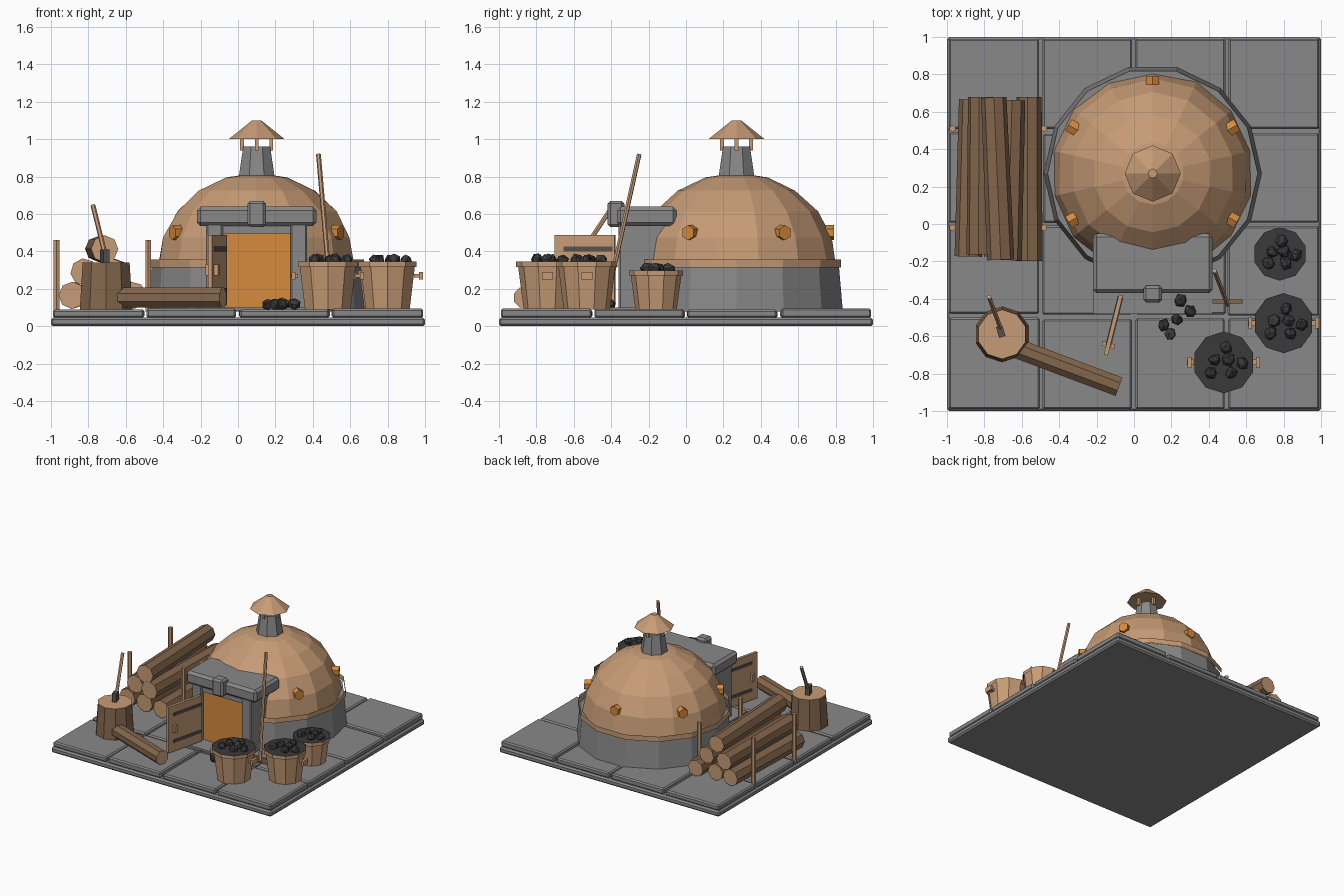
import bpy, bmesh, math, random
from mathutils import Vector, Matrix

random.seed(4)
cube = bpy.data.objects.get("Cube")
if cube:
    bpy.data.objects.remove(cube, do_unlink=True)


def material(name, r, g, b):
    m = bpy.data.materials.new(name)
    m.use_nodes = True
    m.diffuse_color = (r, g, b, 1)
    m.node_tree.nodes["Principled BSDF"].inputs["Base Color"].default_value = (r, g, b, 1)
    return m


STONE = material("stone", 0.25, 0.25, 0.25)
CLAY = material("clay and cut wood", 0.57, 0.33, 0.18)
BARK = material("bark", 0.23, 0.135, 0.072)
EMBER = material("ember", 0.67, 0.26, 0.045)
COAL = material("coal", 0.042, 0.042, 0.042)
IRON = material("iron", 0.09, 0.085, 0.08)


def finish(name, bm, *mats):
    mesh = bpy.data.meshes.new(name)
    bm.to_mesh(mesh)
    bm.free()
    for m in mats:
        mesh.materials.append(m)
    ob = bpy.data.objects.new(name, mesh)
    bpy.context.collection.objects.link(ob)
    return ob


def box(name, lo, hi, mat, bevel=0.0, turn=0.0):
    """Box between two corners, turned about its own centre."""
    lo, hi = Vector(lo), Vector(hi)
    bm = bmesh.new()
    bmesh.ops.create_cube(bm, size=1, matrix=Matrix.Diagonal((*(hi - lo), 1)))
    if bevel:
        bmesh.ops.bevel(bm, geom=bm.edges[:], offset=bevel, segments=1, affect='EDGES')
    ob = finish(name, bm, mat)
    ob.location = (lo + hi) / 2
    ob.rotation_euler.z = turn
    return ob


def rod(name, a, b, r1, r2, sides, mat, end_mat=None, spin=0.0, ends=True):
    """Tapered prism from a to b; its end faces may have their own colour."""
    a, b = Vector(a), Vector(b)
    axis = b - a
    bm = bmesh.new()
    bmesh.ops.create_cone(bm, cap_ends=ends, segments=sides, radius1=r1, radius2=r2,
                          depth=axis.length, matrix=Matrix.Rotation(spin, 4, 'Z'))
    if end_mat:
        for f in bm.faces:
            f.material_index = int(abs(f.normal.z) > 0.95)
    ob = finish(name, bm, mat, end_mat or mat)
    ob.rotation_mode = 'QUATERNION'
    ob.rotation_quaternion = axis.to_track_quat('Z', 'Y')
    ob.location = (a + b) / 2
    return ob


def lump(name, x, y, z, r):
    """Rough piece of charcoal."""
    bm = bmesh.new()
    bmesh.ops.create_icosphere(bm, subdivisions=1, radius=r)
    for v in bm.verts:
        v.co *= random.uniform(0.8, 1.12)
    ob = finish(name, bm, COAL)
    ob.location = (x, y, z)
    ob.rotation_euler = [random.uniform(0, 3) for _ in range(3)]


# Paved base
box("base", (-1, -1, 0), (1, 1, 0.047), STONE, 0.012)
for i in range(4):
    for j in range(4):
        x, y = -0.99 + i * 0.495, -0.99 + j * 0.495
        inset = [random.uniform(0.004, 0.014) for _ in range(4)]
        box("paving_slab", (x + inset[0] * (i > 0), y + inset[1] * (j > 0), 0.045),
            (x + 0.495 - inset[2] * (i < 3), y + 0.495 - inset[3] * (j < 3),
             random.uniform(0.088, 0.096)), STONE, 0.01)

# Kiln wall, open rim and dome
CX, CY, SIDES = 0.10, 0.27, 14
spin = math.pi / 2
rod("kiln_wall", (CX, CY, 0.08), (CX, CY, 0.32), 0.583, 0.562, SIDES, STONE, spin=spin)
rod("kiln_rim", (CX, CY, 0.315), (CX, CY, 0.357), 0.574, 0.574, SIDES, CLAY, spin=spin, ends=False)

bm = bmesh.new()
rings = []
for k in range(5):
    a = math.radians(18 * k)
    ring = []
    for s in range(SIDES):
        t = spin + 2 * math.pi * s / SIDES
        r = 0.54 * math.cos(a) * random.uniform(0.985, 1.005)
        ring.append(bm.verts.new((r * math.cos(t), r * math.sin(t), 0.5 * math.sin(a))))
    rings.append(ring)
top = bm.verts.new((0, 0, 0.5))
for s in range(SIDES):
    n = (s + 1) % SIDES
    for low, high in zip(rings, rings[1:]):
        bm.faces.new((low[s], low[n], high[n], high[s]))
    bm.faces.new((rings[-1][s], rings[-1][n], top))
finish("kiln_dome", bm, CLAY).location = (CX, CY, 0.32)

# Glowing vents around the dome
for deg in (-30, 30, 90, 150, 210):
    d = Vector((math.cos(math.radians(deg)), math.sin(math.radians(deg)), 0))
    c = Vector((CX, CY, 0.5))
    rod("vent", c + d * 0.46, c + d * 0.52, 0.04, 0.04, 6, EMBER)

# Chimney with cap
rod("chimney", (CX, CY, 0.79), (CX, CY, 0.96), 0.105, 0.078, 8, STONE, spin=math.pi / 8)
rod("chimney_cap", (CX, CY, 1.0), (CX, CY, 1.1), 0.15, 0.025, 8, CLAY)
for dx, dy in ((1, 0), (-1, 0), (0, 1), (0, -1)):
    x, y = CX + dx * 0.078, CY + dy * 0.078
    box("cap_post", (x - 0.01, y - 0.01, 0.94), (x + 0.01, y + 0.01, 1.01), CLAY)

# Porch and firebox
for side in (-1, 1):
    x = CX + side * 0.225
    box("porch_pillar", (x - 0.045, -0.36, 0.08), (x + 0.045, -0.05, 0.55), STONE, 0.01)
box("porch_roof", (-0.22, -0.37, 0.535), (0.42, -0.05, 0.64), STONE, 0.02)
box("keystone", (0.05, -0.42, 0.53), (0.15, -0.33, 0.67), STONE, 0.015)
box("threshold", (-0.22, -0.48, 0.085), (0.42, -0.2, 0.1), STONE)
box("firebox_glow", (-0.08, -0.335, 0.1), (0.28, -0.25, 0.5), EMBER)
box("firebox_lintel", (-0.09, -0.345, 0.495), (0.29, -0.2, 0.55), STONE)

# Open door with straps and handle, hinged on the porch's right pillar
hinge, free = Vector((-0.07, -0.38)), Vector((-0.15, -0.70))
swing = math.atan2(free.y - hinge.y, free.x - hinge.x)
mid, width = (hinge + free) / 2, (free - hinge).length


def on_door(name, along, half, z0, z1, thick, mat):
    c = mid + (free - hinge).normalized() * along
    box(name, (c.x - half, c.y - thick / 2, z0), (c.x + half, c.y + thick / 2, z1), mat, turn=swing)


on_door("door", 0, width / 2, 0.11, 0.487, 0.022, CLAY)
for z in (0.18, 0.40):
    on_door("door_strap", -0.02, width / 2 - 0.03, z, z + 0.025, 0.03, IRON)
on_door("door_handle", 0.11, 0.012, 0.27, 0.33, 0.07, CLAY)

# Stacked logs held by stakes
for row, (count, z) in enumerate(((3, 0.165), (2, 0.29), (1, 0.413))):
    for k in range(count):
        x = -0.73 + (k - (count - 1) / 2) * 0.15
        j = [random.uniform(-0.02, 0.02) for _ in range(4)]
        rod("stacked_log", (x + j[0], -0.18 + j[1], z), (x + j[2], 0.66 + j[3], z),
            0.073, 0.068, 8, BARK, CLAY, spin=random.random())
for x in (-0.97, -0.48):
    for y in (-0.02, 0.51):
        rod("stake", (x, y, 0.08), (x, y, 0.46), 0.018, 0.018, 6, CLAY)

# Chopping block, axe and loose log
rod("chopping_block", (-0.705, -0.59, 0.09), (-0.705, -0.59, 0.34), 0.148, 0.132, 10, BARK, CLAY)
rod("axe_handle", (-0.705, -0.58, 0.36), (-0.775, -0.39, 0.645), 0.013, 0.013, 6, CLAY)
box("axe_head", (-0.73, -0.605, 0.32), (-0.695, -0.545, 0.41), IRON, turn=0.3)
rod("loose_log", (-0.64, -0.66, 0.153), (-0.08, -0.87, 0.153), 0.057, 0.057, 8, BARK, CLAY, spin=math.pi / 8)

# Buckets of charcoal
for x, y, r, h, handles in ((0.48, -0.74, 0.168, 0.345, True), (0.80, -0.53, 0.163, 0.345, True),
                            (0.78, -0.16, 0.145, 0.298, False)):
    rod("bucket", (x, y, 0.09), (x, y, h - 0.01), r * 0.76, r * 0.95, 10, CLAY)
    rod("bucket_rim", (x, y, h - 0.028), (x, y, h), r, r, 10, CLAY, ends=False)
    rod("charcoal_fill", (x, y, h - 0.02), (x, y, h - 0.002), r * 0.985, r * 0.985, 10, COAL)
    for k in range(6):
        a, d = k * 2.4 + 0.5, r * 0.62 * math.sqrt((k + 0.5) / 6)
        lump("charcoal", x + d * math.cos(a), y + d * math.sin(a), h + 0.008, 0.036)
    if handles:
        for side in (-1, 1):
            hx = x + side * (r + 0.015)
            box("bucket_handle", (hx - 0.01, y - 0.03, 0.25), (hx + 0.01, y + 0.03, 0.29), CLAY)
            box("handle_peg", (hx - 0.025 - 0.012 * side, y - 0.015, 0.26),
                (hx + 0.012 - 0.012 * side, y + 0.015, 0.28), CLAY)

# Spilled charcoal
for x, y in ((0.25, -0.41), (0.30, -0.47), (0.23, -0.51), (0.16, -0.54), (0.195, -0.59)):
    lump("spilled_charcoal", x, y, 0.117, 0.036)

# Rake leaning on the kiln
rod("rake_handle", (0.50, -0.43, 0.11), (0.43, -0.25, 0.92), 0.013, 0.013, 6, CLAY)
box("rake_head", (0.42, -0.425, 0.097), (0.58, -0.405, 0.14), BARK)
